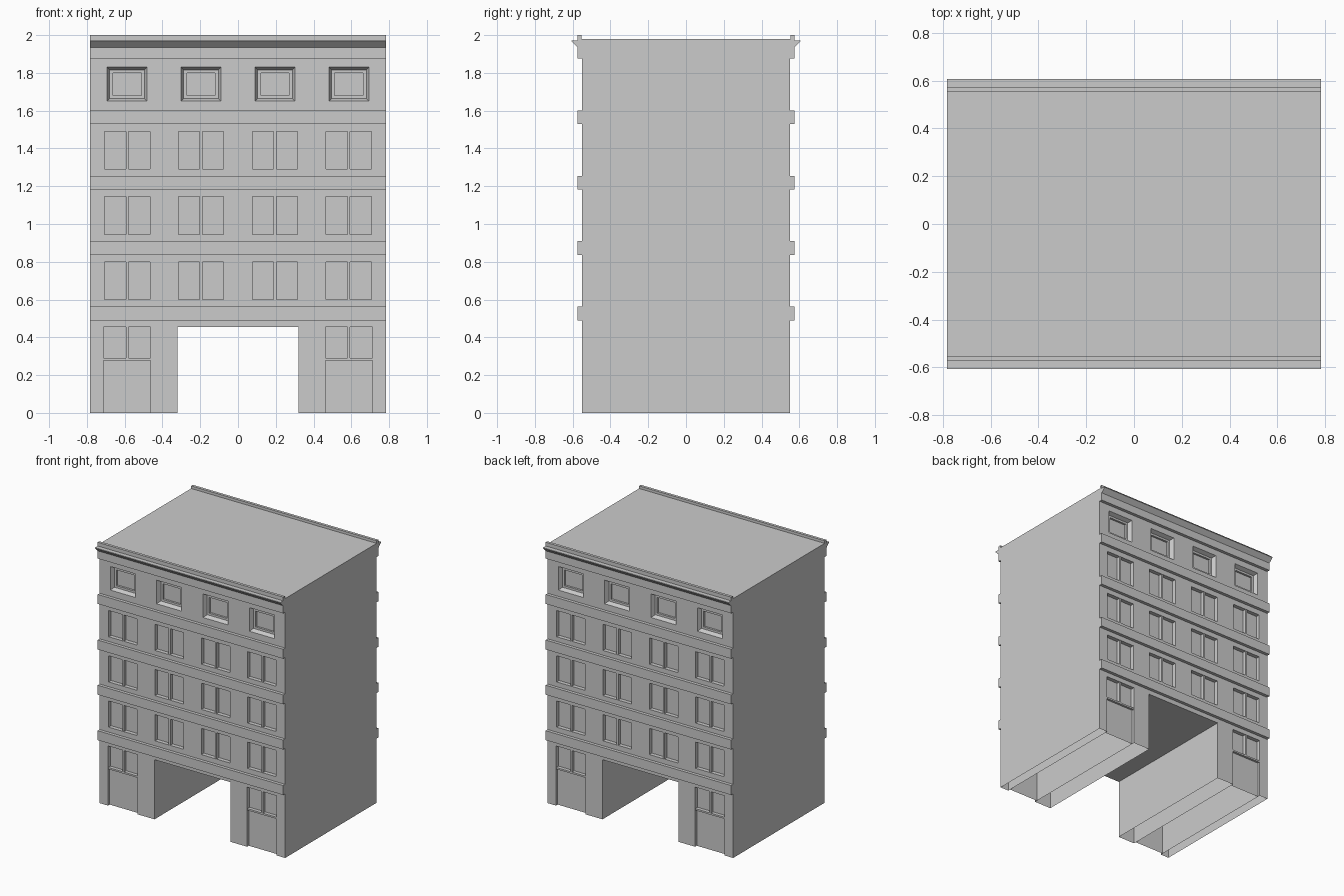
import bpy, bmesh
from mathutils import Vector

if "Cube" in bpy.data.objects:
    bpy.data.objects.remove(bpy.data.objects["Cube"])

W, D, ROOF = 0.783, 0.55, 1.98          # half width, half depth, roof height
COLS = (-0.587, -0.196, 0.196, 0.587)   # window axes
ROWS = (0.70, 1.045, 1.39)              # window centre heights
ATTIC = 1.74
OPEN_H = 0.455                          # height of ground floor openings


def finish(name, bm):
    """Make an object from the front half and mirror it to the back."""
    bmesh.ops.remove_doubles(bm, verts=bm.verts, dist=1e-5)
    me = bpy.data.meshes.new(name)
    bm.to_mesh(me)
    bm.free()
    ob = bpy.data.objects.new(name, me)
    bpy.context.collection.objects.link(ob)
    mod = ob.modifiers.new("Mirror", 'MIRROR')
    mod.use_axis = (False, True, False)
    return ob


def quad(bm, pts, facing):
    f = bm.faces.new([bm.verts.new(p) for p in pts])
    f.normal_update()
    if f.normal.dot(Vector(facing)) < 0:
        f.normal_flip()


def rect(x0, x1, z0, z1, y):
    return [(x0, y, z0), (x1, y, z0), (x1, y, z1), (x0, y, z1)]


def ring(bm, a, b, sides=(0, 1, 2, 3)):
    """Join two rectangles; faces look towards the opening's centre."""
    mid = sum((Vector(p) for p in a), Vector()) / 4
    for i in sides:
        j = (i + 1) % 4
        edge = (Vector(a[i]) + Vector(a[j])) / 2
        quad(bm, (a[i], a[j], b[j], b[i]), (mid - edge) + Vector((0, -0.02, 0)))


def box(bm, x0, x1, y0, y1, z0, z1):
    vs = bmesh.ops.create_cube(bm, size=1)["verts"]
    for v in vs:
        v.co = ((x0 + x1) / 2 + v.co.x * (x1 - x0),
                (y0 + y1) / 2 + v.co.y * (y1 - y0),
                (z0 + z1) / 2 + v.co.z * (z1 - z0))


def extrude_profile(bm, profile):
    """Extrude a closed (y, z) outline over the full width."""
    f = bm.faces.new([bm.verts.new((-W, y, z)) for y, z in profile])
    res = bmesh.ops.extrude_face_region(bm, geom=[f], use_keep_orig=True)
    for v in res["geom"]:
        if isinstance(v, bmesh.types.BMVert):
            v.co.x = W
    bmesh.ops.recalc_face_normals(bm, faces=bm.faces)


# Openings as (x0, x1, z0, z1)
windows = [(x - 0.12, x + 0.12, z - 0.1, z + 0.1) for x in COLS for z in ROWS]
attics = [(x - 0.106, x + 0.106, ATTIC - 0.09, ATTIC + 0.09) for x in COLS]
doors = [(x - 0.125, x + 0.125, 0, OPEN_H) for x in (COLS[0], COLS[3])]
passage = (-0.32, 0.32, 0, OPEN_H)
tunnels = doors + [passage]
holes = windows + attics + tunnels

# Shell: facade with openings, side walls and roof, open underneath
bm = bmesh.new()
xs = sorted({round(v, 4) for h in holes for v in h[:2]} | {-W, W})
zs = sorted({round(v, 4) for h in holes for v in h[2:]} | {0, ROOF})
for x0, x1 in zip(xs, xs[1:]):
    for z0, z1 in zip(zs, zs[1:]):
        cx, cz = (x0 + x1) / 2, (z0 + z1) / 2
        if not any(h[0] < cx < h[1] and h[2] < cz < h[3] for h in holes):
            quad(bm, rect(x0, x1, z0, z1, -D), (0, -1, 0))
for s in (-1, 1):
    quad(bm, [(s * W, -D, 0), (s * W, 0, 0), (s * W, 0, ROOF), (s * W, -D, ROOF)], (s, 0, 0))
quad(bm, [(-W, -D, ROOF), (W, -D, ROOF), (W, 0, ROOF), (-W, 0, ROOF)], (0, 0, 1))
for t in tunnels:
    ring(bm, rect(*t, -D), rect(*t, 0), sides=(1, 2, 3))
finish("building_shell", bm)

# Storey windows: recessed panes with a centre mullion
bm = bmesh.new()
for w in windows:
    ring(bm, rect(*w, -D), rect(*w, -D + 0.03))
    quad(bm, rect(*w, -D + 0.03), (0, -1, 0))
    cx = (w[0] + w[1]) / 2
    box(bm, cx - 0.007, cx + 0.007, -D + 0.003, -D + 0.03, w[2], w[3])
finish("storey_windows", bm)

# Attic windows: sloped reveal, flat frame, deeper pane
bm = bmesh.new()
for x in COLS:
    steps = [rect(x - hx, x + hx, ATTIC - hz, ATTIC + hz, -D + d) for hx, hz, d in
             ((0.106, 0.09, 0), (0.092, 0.076, 0.03), (0.075, 0.06, 0.03), (0.075, 0.06, 0.045))]
    for a, b in zip(steps, steps[1:]):
        ring(bm, a, b)
    quad(bm, steps[-1], (0, -1, 0))
finish("attic_windows", bm)

# Shop doors: lower panel, transom bar, fanlight with mullion
bm = bmesh.new()
for x0, x1, z0, z1 in doors:
    cx = (x0 + x1) / 2
    quad(bm, rect(x0, x1, z0, 0.28, -D + 0.02), (0, -1, 0))
    quad(bm, rect(x0, x1, 0.28, z1, -D + 0.03), (0, -1, 0))
    box(bm, x0, x1, -D + 0.003, -D + 0.03, 0.277, 0.29)
    box(bm, cx - 0.007, cx + 0.007, -D + 0.003, -D + 0.03, 0.29, z1)
finish("doors", bm)

# String courses between storeys
for i, z in enumerate((0.49, 0.837, 1.182, 1.53)):
    bm = bmesh.new()
    extrude_profile(bm, [(-D, z), (-0.574, z), (-0.574, z + 0.072), (-D, z + 0.072)])
    finish(f"string_course_{i + 1}", bm)

# Cornice with parapet
bm = bmesh.new()
extrude_profile(bm, [(-D, 1.876), (-0.574, 1.876), (-0.574, 1.935), (-0.607, 1.967),
                     (-0.607, 1.972), (-0.574, 1.972), (-0.574, 2.0), (-0.553, 2.0),
                     (-0.553, 1.98), (-D, 1.98)])
finish("cornice", bm)
